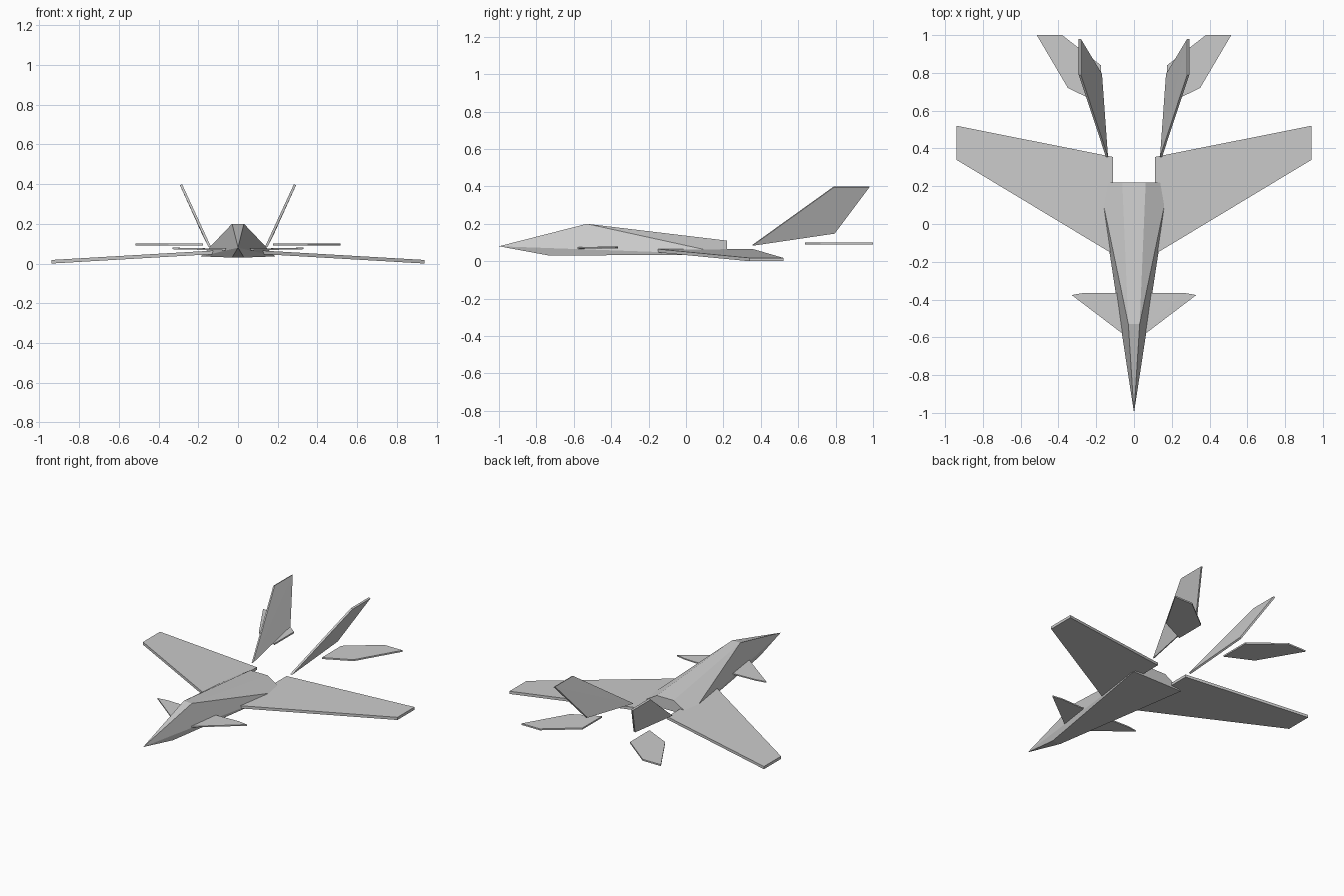
import bpy, bmesh

if "Cube" in bpy.data.objects:
    bpy.data.objects.remove(bpy.data.objects["Cube"])


def hull(name, points, mirror=True):
    """Flat-faced convex solid, optionally mirrored across x = 0."""
    bm = bmesh.new()
    for p in points:
        bm.verts.new(p)
    res = bmesh.ops.convex_hull(bm, input=bm.verts[:])
    unused = [v for v in bm.verts if not v.link_faces]
    bmesh.ops.delete(bm, geom=unused, context='VERTS')
    bmesh.ops.dissolve_limit(bm, angle_limit=0.01, verts=bm.verts[:], edges=bm.edges[:])
    bmesh.ops.recalc_face_normals(bm, faces=bm.faces[:])
    mesh = bpy.data.meshes.new(name)
    bm.to_mesh(mesh)
    bm.free()
    obj = bpy.data.objects.new(name, mesh)
    bpy.context.collection.objects.link(obj)
    if mirror:
        mod = obj.modifiers.new("Mirror", 'MIRROR')
        mod.use_mirror_merge = False
    return obj


def plate(name, outline, offset):
    """Thin panel: outline thickened by +/- offset."""
    pts = []
    for s in (-1, 1):
        pts += [tuple(c + s * o for c, o in zip(p, offset)) for p in outline]
    return hull(name, pts)


# Faceted fuselage
half_body = [(0.03, -0.53, 0.2), (0.062, 0.22, 0.11),
             (0.186, 0.22, 0.036), (0.03, -0.73, 0.03)]
hull("fuselage", [(0, -1, 0.08)] + half_body + [(-x, y, z) for x, y, z in half_body],
     mirror=False)

# Main wings, drooping towards the tips
plate("main_wing",
      [(0.11, -0.16, 0.057), (0.11, 0.355, 0.057), (0.94, 0.52, 0.009), (0.94, 0.34, 0.009)],
      (0, 0, 0.009))

# Small forward wings
plate("canard",
      [(0.035, -0.6, 0.07), (0.33, -0.376, 0.076), (0.26, -0.364, 0.075), (0.04, -0.364, 0.07)],
      (0, 0, 0.004))

# Canted tail fins
plate("tail_fin",
      [(0.143, 0.355, 0.085), (0.287, 0.79, 0.397), (0.287, 0.98, 0.397), (0.175, 0.795, 0.15)],
      (0.0055, 0, -0.0025))

# Horizontal tail planes
plate("tail_plane",
      [(0.175, 0.635, 0.095), (0.35, 0.72, 0.095), (0.515, 1, 0.095),
       (0.38, 1, 0.095), (0.175, 0.84, 0.095)],
      (0, 0, 0.005))
